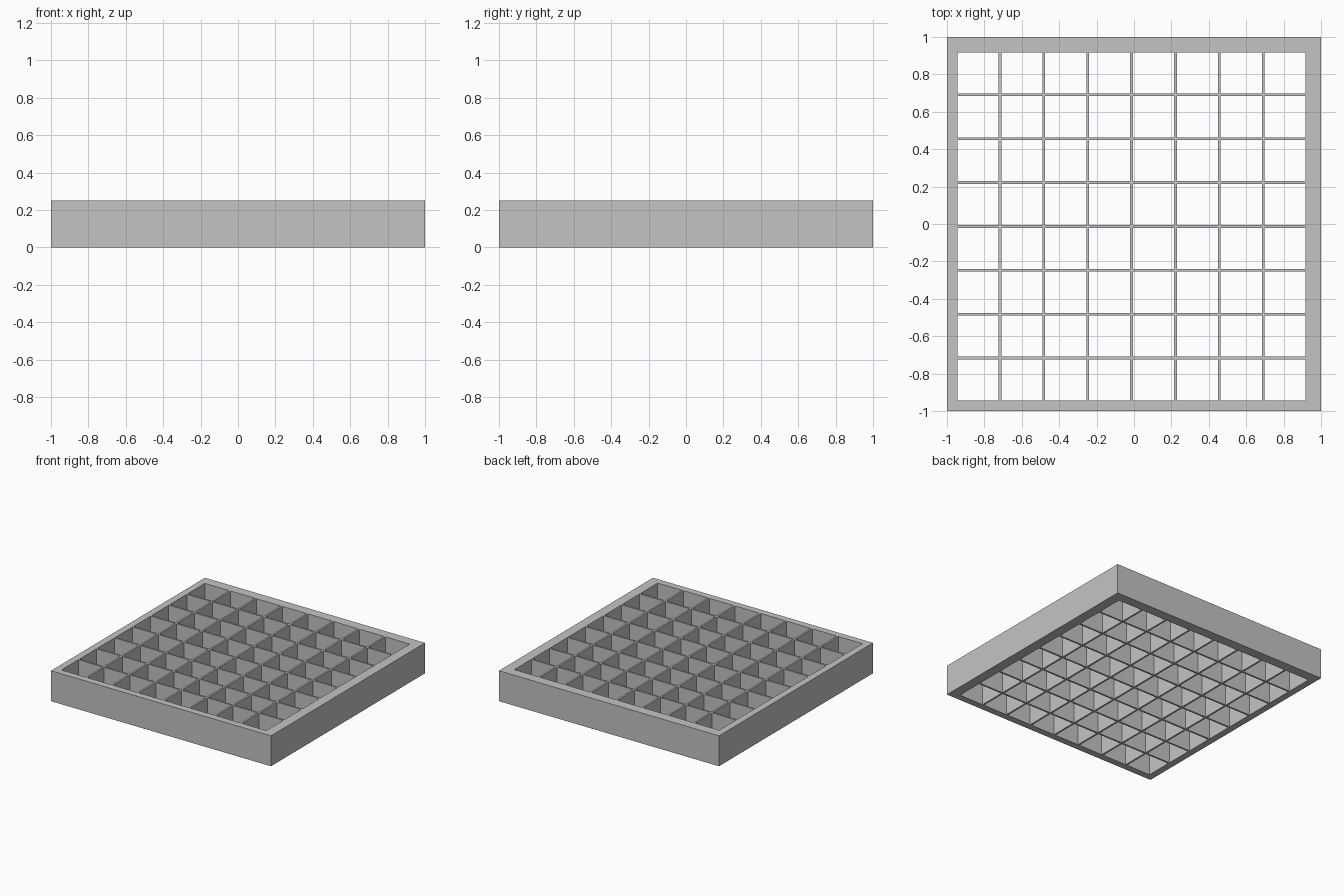
import bpy
import bmesh

cube = bpy.data.objects.get("Cube")
if cube:
    bpy.data.objects.remove(cube, do_unlink=True)

HEIGHT = 0.25
CELLS = 8
WALL = 0.0145                 # divider thickness
INNER_MIN, INNER_MAX = -0.944, 0.918   # the opening is slightly off-centre
PITCH = (INNER_MAX - INNER_MIN + WALL) / CELLS

# Grey material
grey = bpy.data.materials.new("plain grey")
grey.use_nodes = True
colour = (0.55, 0.55, 0.55, 1)
grey.diffuse_color = colour
bsdf = next(n for n in grey.node_tree.nodes if n.type == 'BSDF_PRINCIPLED')
bsdf.inputs["Base Color"].default_value = colour

# Cut lines across the tray: rim, cell, divider, cell, ... rim
lines = [-1.0]
for i in range(CELLS):
    start = INNER_MIN + i * PITCH
    lines += [start, start + PITCH - WALL]
lines.append(1.0)

# Flat lattice: keep every patch except the open cells (odd column and odd row)
bm = bmesh.new()
verts = [[bm.verts.new((x, y, 0)) for y in lines] for x in lines]
for i in range(len(lines) - 1):
    for j in range(len(lines) - 1):
        if not (i % 2 and j % 2):
            bm.faces.new((verts[i][j], verts[i + 1][j],
                          verts[i + 1][j + 1], verts[i][j + 1]))

# Raise the lattice into solid rim and dividers
raised = bmesh.ops.extrude_face_region(bm, geom=bm.faces[:], use_keep_orig=True)
top = [g for g in raised["geom"] if isinstance(g, bmesh.types.BMVert)]
bmesh.ops.translate(bm, verts=top, vec=(0, 0, HEIGHT))
bmesh.ops.recalc_face_normals(bm, faces=bm.faces[:])

mesh = bpy.data.meshes.new("grid_tray")
bm.to_mesh(mesh)
bm.free()
mesh.materials.append(grey)
tray = bpy.data.objects.new("grid_tray", mesh)
bpy.context.collection.objects.link(tray)
